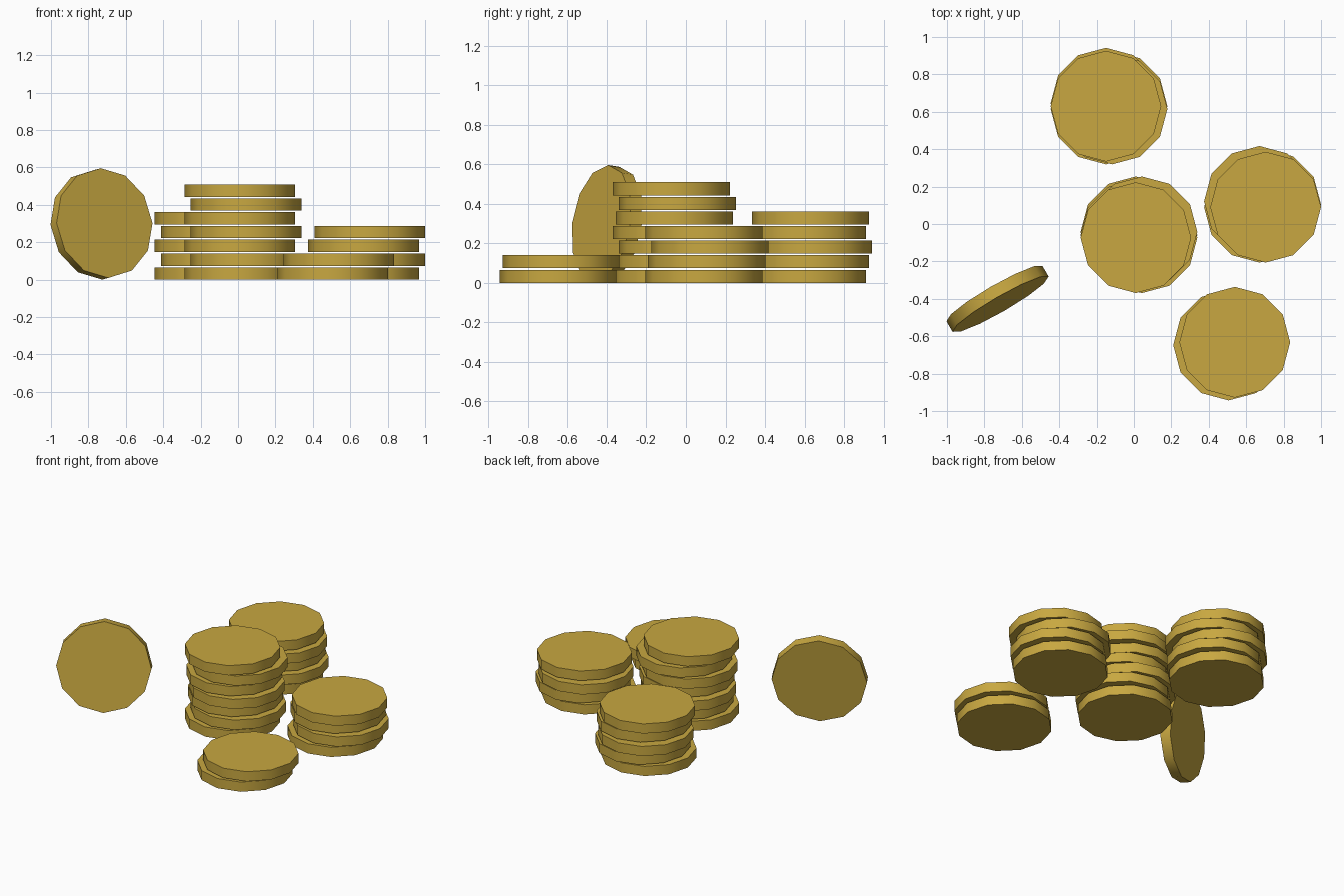
import bpy
from math import radians

if "Cube" in bpy.data.objects:
    bpy.data.objects.remove(bpy.data.objects["Cube"], do_unlink=True)

RADIUS, THICK, PITCH = 0.296, 0.066, 0.0738

# Gold material
GOLD = (0.58, 0.39, 0.052, 1)
gold = bpy.data.materials.new("gold")
gold.use_nodes = True
gold.diffuse_color = GOLD
gold.node_tree.nodes["Principled BSDF"].inputs["Base Color"].default_value = GOLD


def add_coin(name, location, rotation=(0, 0, 0)):
    """Twelve-sided coin with a smooth rim and flat faces."""
    bpy.ops.mesh.primitive_cylinder_add(vertices=12, radius=RADIUS, depth=THICK,
                                        location=location, rotation=rotation)
    coin = bpy.context.object
    coin.name = name
    coin.data.materials.append(gold)
    bpy.ops.object.shade_smooth_by_angle(angle=radians(40))


# Loose stacks: sideways offsets alternate, depth offsets repeat every three coins
X_SHIFT = (0, 0.033)
Y_SHIFT = (0, 0.015, 0.031)
stacks = {
    "center_stack": (0.01, -0.073, 7),
    "back_stack": (-0.15, 0.615, 5),
    "right_stack": (0.671, 0.09, 4),
    "front_stack": (0.506, -0.647, 2),
}
for name, (x, y, count) in stacks.items():
    for i in range(count):
        add_coin(f"{name}_coin_{i + 1}",
                 (x + X_SHIFT[i % 2], y + Y_SHIFT[i % 3], THICK / 2 + i * PITCH))

# Single coin standing on its rim, leaning back slightly
add_coin("standing_coin", (-0.73, -0.40, 0.298), (radians(82), 0, radians(30)))
